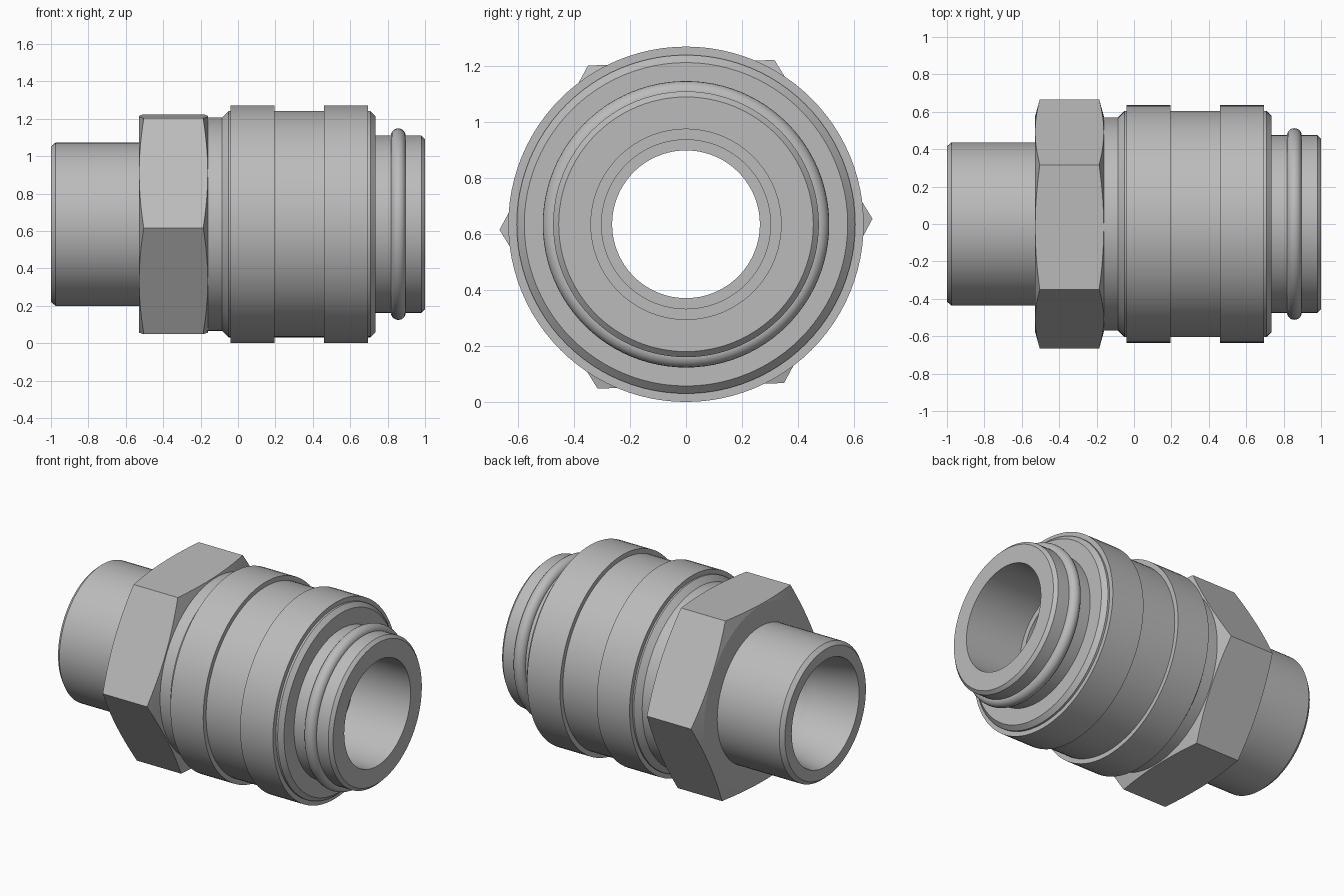
import bpy
import bmesh
from math import sin, cos, radians, tau

AXIS_Z = 0.636

cube = bpy.data.objects.get("Cube")
if cube:
    bpy.data.objects.remove(cube, do_unlink=True)

steel = bpy.data.materials.new("plain_grey_steel")
steel.use_nodes = True
grey = (0.5, 0.5, 0.5, 1)
steel.diffuse_color = grey
steel.node_tree.nodes["Principled BSDF"].inputs["Base Color"].default_value = grey


def lathe(name, profile, sides=96, turn=0.0):
    """Revolve a closed (x, radius) loop around the long axis."""
    bm = bmesh.new()
    rings = []
    for i in range(sides):
        a = tau * i / sides + turn
        rings.append([bm.verts.new((x, r * cos(a), AXIS_Z + r * sin(a))) for x, r in profile])
    n = len(profile)
    for i in range(sides):
        near, far = rings[i], rings[(i + 1) % sides]
        for j in range(n):
            k = (j + 1) % n
            bm.faces.new((near[j], near[k], far[k], far[j]))
    bmesh.ops.recalc_face_normals(bm, faces=bm.faces[:])
    mesh = bpy.data.meshes.new(name)
    bm.to_mesh(mesh)
    bm.free()
    mesh.materials.append(steel)
    obj = bpy.data.objects.new(name, mesh)
    bpy.context.collection.objects.link(obj)
    return obj


def pick(obj):
    bpy.ops.object.select_all(action="DESELECT")
    obj.select_set(True)
    bpy.context.view_layer.objects.active = obj


def smooth(obj, degrees):
    pick(obj)
    bpy.ops.object.shade_smooth_by_angle(angle=radians(degrees))


# Turned body: pipe stub, neck, banded sleeve, plug end, then the stepped bore
outside = [
    (-1, 0.415), (-0.975, 0.437), (-0.5, 0.437), (-0.45, 0.57),
    (-0.085, 0.57), (-0.05, 0.605), (-0.04, 0.605),
    (-0.04, 0.635), (0.195, 0.635), (0.195, 0.605),
    (0.46, 0.605), (0.46, 0.635), (0.695, 0.635), (0.695, 0.605),
    (0.708, 0.605), (0.735, 0.578), (0.735, 0.475),
    (0.82, 0.475), (0.82, 0.435), (0.895, 0.435), (0.895, 0.475),
    (0.98, 0.475), (1, 0.455),
]
bore = [
    (1, 0.34), (0.59, 0.34), (0.59, 0.302), (0.5, 0.302), (0.5, 0.264),
    (-0.68, 0.264), (-0.72, 0.285), (-1, 0.345),
]
smooth(lathe("fitting_body", outside + bore), 20)

# Sealing ring seated in the groove of the plug end
ring = [(0.857 + 0.04 * cos(tau * i / 20), 0.472 + 0.04 * sin(tau * i / 20)) for i in range(20)]
smooth(lathe("sealing_ring", ring), 30)

# Hexagonal nut with corners chamfered by a revolved cutter
nut = lathe("hex_nut", [(-0.53, 0.35), (-0.53, 0.667), (-0.16, 0.667), (-0.16, 0.35)],
            sides=6, turn=radians(1.7))
cutter = lathe("nut_chamfer_cutter", [
    (-0.53, 0.42), (-0.53, 0.572), (-0.5, 0.68), (-0.19, 0.68), (-0.16, 0.572), (-0.16, 0.42)])
cutter.hide_render = True
trim = nut.modifiers.new("chamfer", "BOOLEAN")
trim.operation = "INTERSECT"
trim.solver = "EXACT"
trim.object = cutter
pick(nut)
bpy.ops.object.modifier_apply(modifier="chamfer")
bpy.data.objects.remove(cutter, do_unlink=True)
smooth(nut, 10)
